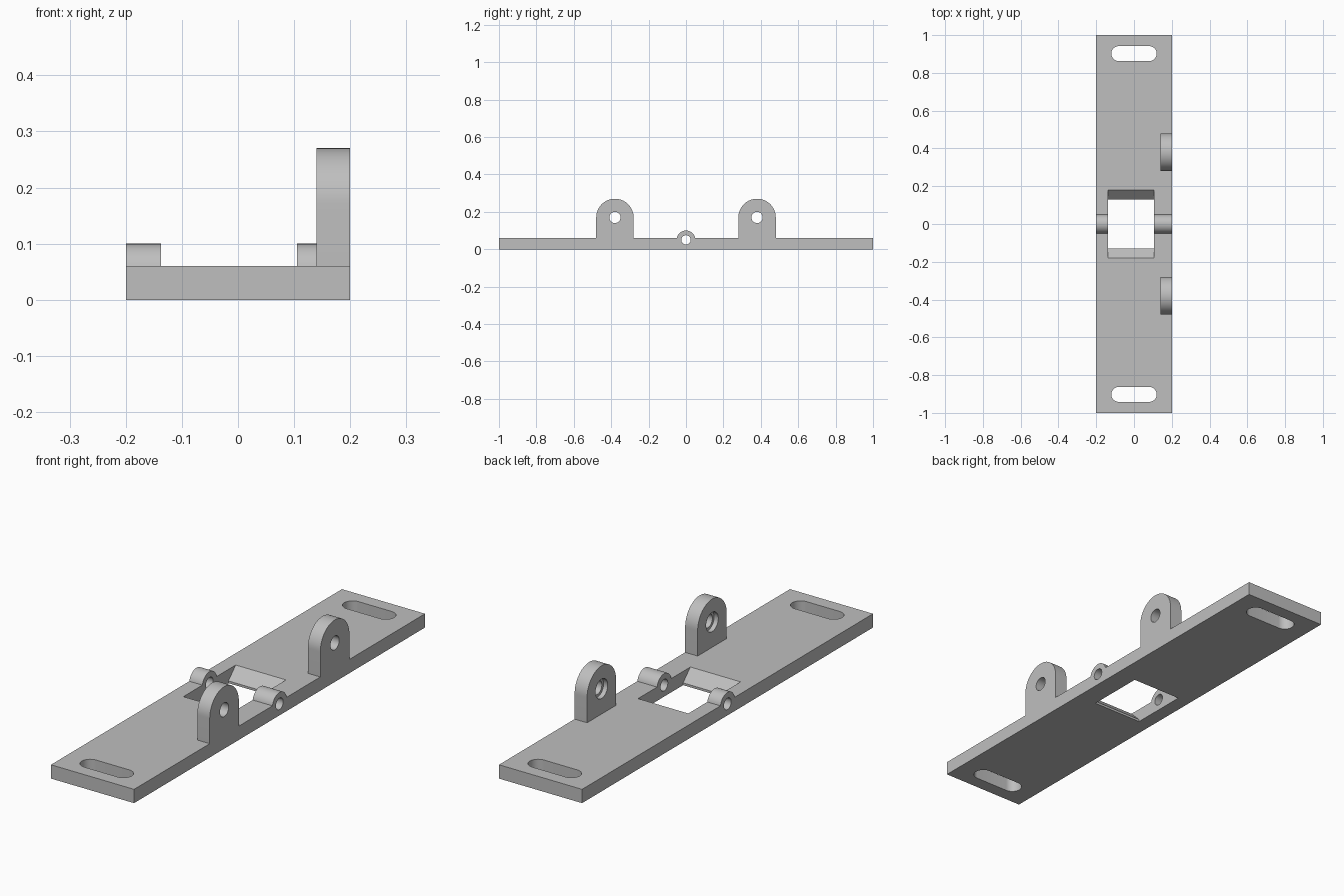
import bpy
import math
from mathutils import Vector

cube = bpy.data.objects.get("Cube")
if cube:
    bpy.data.objects.remove(cube)

grey = bpy.data.materials.new("plain_grey")
grey.use_nodes = True
colour = (0.52, 0.52, 0.52, 1)
grey.diffuse_color = colour
grey.node_tree.nodes["Principled BSDF"].inputs["Base Color"].default_value = colour


def arc(cu, cv, r, start, end, steps):
    """Points along an arc, angles in degrees."""
    angles = [math.radians(start + (end - start) * i / steps) for i in range(steps + 1)]
    return [(cu + r * math.cos(a), cv + r * math.sin(a)) for a in angles]


def circle(cu, cv, r):
    return arc(cu, cv, r, 0, 360, 48)[:-1]


def arch(cu, cv, r, base):
    """Round-topped outline standing on a flat base."""
    return [(cu - r, base), (cu + r, base)] + arc(cu, cv, r, 0, 180, 32)


def prism(name, outline, low, high, axis):
    """Extrude a YZ outline along x, or an XY outline along z."""
    def place(u, v, w):
        return Vector((w, u, v)) if axis == "x" else Vector((u, v, w))
    n = len(outline)
    verts = [place(u, v, w) for w in (low, high) for u, v in outline]
    faces = [list(range(n))[::-1], list(range(n, 2 * n))]
    faces += [(i, (i + 1) % n, (i + 1) % n + n, i + n) for i in range(n)]
    mesh = bpy.data.meshes.new(name)
    mesh.from_pydata(verts, [], faces)
    mesh.materials.append(grey)
    obj = bpy.data.objects.new(name, mesh)
    bpy.context.collection.objects.link(obj)
    return obj


def combine(target, tool, operation):
    """Apply a boolean and discard the tool."""
    bpy.context.view_layer.objects.active = target
    mod = target.modifiers.new(operation.lower(), "BOOLEAN")
    mod.operation = operation
    mod.solver = "EXACT"
    mod.object = tool
    bpy.ops.object.modifier_apply(modifier=mod.name)
    bpy.data.objects.remove(tool)


# Base plate
W, T = 0.2, 0.06
bracket = prism("mounting_bracket", [(-W, -1), (W, -1), (W, 1), (-W, 1)], 0, T, "z")

# Upright lugs and the hinge barrel
for side in (-1, 1):
    combine(bracket, prism("lug", arch(side * 0.38, 0.17, 0.1, 0.03), 0.14, W, "x"), "UNION")
combine(bracket, prism("hinge_barrel", arch(0, 0.05, 0.05, 0.02), -W, W, "x"), "UNION")

# Central window with sloped ends and a thin lower lip
half = [(0.13, -0.1), (0.13, 0.01), (0.18, T), (0.18, 0.15)]
window = half + [(-y, z) for y, z in reversed(half)]
combine(bracket, prism("window_cutter", window, -0.137, 0.105, "x"), "DIFFERENCE")

# Hinge pin hole
combine(bracket, prism("pin_cutter", circle(0, 0.05, 0.025), -0.3, 0.3, "x"), "DIFFERENCE")

for side in (-1, 1):
    # Lug holes, counterbored on the inner face
    y = side * 0.38
    combine(bracket, prism("hole_cutter", circle(y, 0.17, 0.03), 0.1, 0.3, "x"), "DIFFERENCE")
    combine(bracket, prism("recess_cutter", circle(y, 0.17, 0.042), 0.1, 0.16, "x"), "DIFFERENCE")
    # Rounded mounting slots
    y = side * 0.902
    slot = arc(0.08, y, 0.04, -90, 90, 20) + arc(-0.08, y, 0.04, 90, 270, 20)
    combine(bracket, prism("slot_cutter", slot, -0.1, 0.2, "z"), "DIFFERENCE")

bpy.ops.object.select_all(action="DESELECT")
bracket.select_set(True)
bpy.context.view_layer.objects.active = bracket
bpy.ops.object.shade_smooth_by_angle(angle=math.radians(30))
